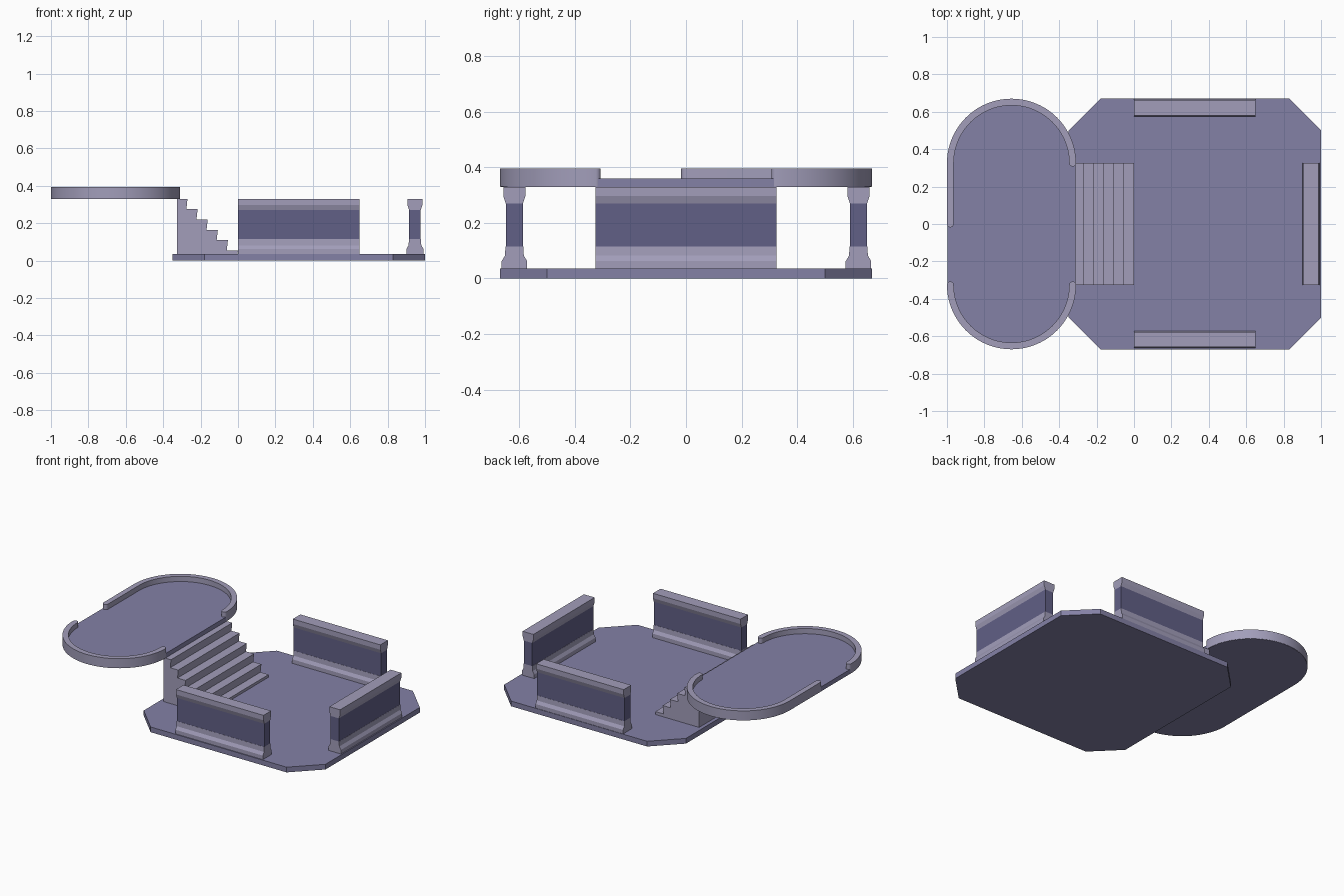
import bpy, bmesh, math
from math import cos, sin, pi
from mathutils import Matrix

if "Cube" in bpy.data.objects:
    bpy.data.objects.remove(bpy.data.objects["Cube"])


def material(name, color):
    m = bpy.data.materials.new(name)
    m.diffuse_color = (*color, 1)
    m.use_nodes = True
    m.node_tree.nodes["Principled BSDF"].inputs["Base Color"].default_value = m.diffuse_color
    return m


FLOOR = material("floor_violet", (0.23, 0.22, 0.38))
TRIM = material("trim_lilac", (0.36, 0.34, 0.49))
PANEL = material("panel_dark", (0.12, 0.115, 0.24))


def prism(name, pts, lo, hi, mat, matrix=None, smooth=False):
    """Extrude a closed 2D outline from lo to hi along local z."""
    bm = bmesh.new()
    face = bm.faces.new([bm.verts.new((x, y, lo)) for x, y in pts])
    new = bmesh.ops.extrude_face_region(bm, geom=[face])["geom"]
    bmesh.ops.translate(bm, vec=(0, 0, hi - lo),
                        verts=[v for v in new if isinstance(v, bmesh.types.BMVert)])
    if matrix:
        bm.transform(matrix)
    bmesh.ops.recalc_face_normals(bm, faces=bm.faces)
    me = bpy.data.meshes.new(name)
    bm.to_mesh(me)
    bm.free()
    me.materials.append(mat)
    ob = bpy.data.objects.new(name, me)
    bpy.context.collection.objects.link(ob)
    if smooth:
        bpy.ops.object.select_all(action='DESELECT')
        ob.select_set(True)
        bpy.context.view_layer.objects.active = ob
        bpy.ops.object.shade_smooth_by_angle(angle=math.radians(30))
    return ob


def arc(cx, cy, r, a0, a1, n):
    return [(cx + r * cos(a0 + (a1 - a0) * i / n), cy + r * sin(a0 + (a1 - a0) * i / n))
            for i in range(n + 1)]


# Lower floor: rectangle with cut corners
x0, x1, h, c = -0.35, 1.0, 0.67, 0.17
prism("lower_floor", [(x0 + c, -h), (x1 - c, -h), (x1, -h + c), (x1, h - c),
                      (x1 - c, h), (x0 + c, h), (x0, h - c), (x0, -h + c)], 0, 0.035, FLOOR)

# Upper platform: slab with two round ends
CX, CY, R, W = -0.655, 0.325, 0.345, 0.036
r = R - 0.002
prism("upper_platform", arc(CX, CY, r, 0, pi, 40) + arc(CX, -CY, r, pi, 2 * pi, 40),
      0.33, 0.36, FLOOR, smooth=True)


# Raised rims with rounded ends; left_y is where the left side stops
def rim(name, side, left_y):
    m = R - W / 2
    pts = (arc(CX, CY, R, 0, pi, 40)
           + arc(CX - m, left_y, W / 2, pi, 2 * pi, 8)
           + arc(CX, CY, R - W, pi, 0, 40)
           + arc(CX + m, CY, W / 2, pi, 2 * pi, 8)[1:-1])
    # drop coincident neighbours
    clean = [p for i, p in enumerate(pts) if math.dist(p, pts[i - 1]) > 1e-5]
    prism(name, [(x, y * side) for x, y in clean], 0.331, 0.395, TRIM, smooth=True)


rim("back_rim", 1, 0.0)
rim("front_rim", -1, CY)

# Staircase: stepped side profile with undercut risers
steps, run, rise = 6, 0.054, 0.055
profile = [(-0.325, 0.01), (-0.006, 0.01)]
for i in range(steps):
    x = -run * i
    z = 0.055 + rise * i
    profile += [(x, z), (x - run - 0.006, z)]
profile[-1] = (-0.325, 0.33)
along_y = Matrix.Rotation(pi / 2, 4, 'X')
prism("staircase", profile, -0.325, 0.325, TRIM, along_y)

# Railings: base, dark panel and cap along local x
BASE = [(0.046, 0.01), (0.046, 0.062), (0.034, 0.082), (0.032, 0.115)]
BODY = [(0.031, 0.115), (0.031, 0.27)]
CAP = [(0.031, 0.27), (0.040, 0.297), (0.040, 0.33)]
to_x = Matrix(((0, 0, 1, 0), (1, 0, 0, 0), (0, 1, 0, 0), (0, 0, 0, 1)))


def railing(name, x, y, turn):
    place = Matrix.Translation((x, y, 0)) @ Matrix.Rotation(turn, 4, 'Z') @ to_x
    for part, half, mat in (("base", BASE, TRIM), ("panel", BODY, PANEL), ("cap", CAP, TRIM)):
        outline = half + [(-w, z) for w, z in reversed(half)]
        prism(f"{name}_{part}", outline, -0.325, 0.325, mat, place)


railing("front_railing", 0.325, -0.618, 0)
railing("back_railing", 0.325, 0.621, 0)
railing("right_railing", 0.946, 0, pi / 2)
